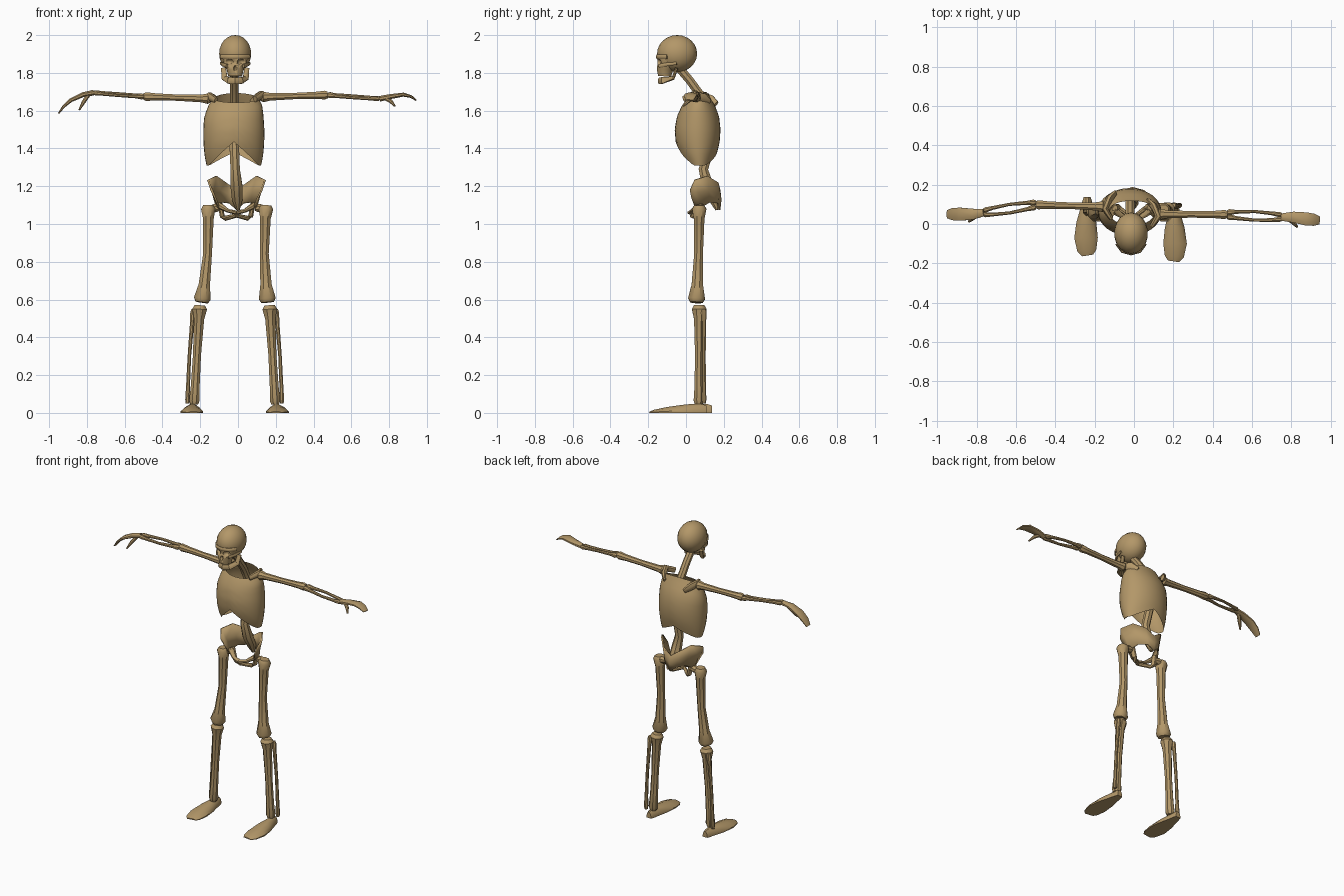
import bpy, bmesh, math
from mathutils import Vector as V

cube = bpy.data.objects.get("Cube")
if cube:
    bpy.data.objects.remove(cube, do_unlink=True)

mat = bpy.data.materials.new("aged bone")
mat.use_nodes = True
tan = (0.45, 0.31, 0.14, 1)
mat.diffuse_color = tan
bsdf = mat.node_tree.nodes["Principled BSDF"]
bsdf.inputs["Base Color"].default_value = tan
bsdf.inputs["Roughness"].default_value = 0.8

X, Y, Z = V((1, 0, 0)), V((0, 1, 0)), V((0, 0, 1))


def finish(name, bm, angle=40):
    """Turn a bmesh into a shaded object in the scene."""
    bmesh.ops.recalc_face_normals(bm, faces=bm.faces)
    mesh = bpy.data.meshes.new(name)
    bm.to_mesh(mesh)
    bm.free()
    mesh.materials.append(mat)
    ob = bpy.data.objects.new(name, mesh)
    bpy.context.collection.objects.link(ob)
    bpy.ops.object.select_all(action='DESELECT')
    ob.select_set(True)
    bpy.context.view_layer.objects.active = ob
    bpy.ops.object.shade_smooth_by_angle(angle=math.radians(angle))
    return ob


def grid(bm, rows, closed=False):
    """Skin rows of points with quads."""
    vs = [[bm.verts.new(p) for p in row] for row in rows]
    n = len(rows[0])
    for a, b in zip(vs, vs[1:]):
        for i in range(n if closed else n - 1):
            j = (i + 1) % n
            bm.faces.new((a[i], a[j], b[j], b[i]))
    return vs


def tube(name, path, ref=Y, sides=8, floor=None):
    """Capped tube; path items are (point, radius along ref, other radius)."""
    pts = [V(p[0]) for p in path]
    rows = []
    for i, (_, ra, rb) in enumerate(path):
        t = (pts[min(i + 1, len(pts) - 1)] - pts[max(i - 1, 0)]).normalized()
        u = (ref - t * ref.dot(t)).normalized()
        w = t.cross(u)
        ring = []
        for k in range(sides):
            a = math.tau * (k + 0.5) / sides
            p = pts[i] + u * ra * math.cos(a) + w * rb * math.sin(a)
            if floor is not None:
                p.z = max(p.z, floor)
            ring.append(p)
        rows.append(ring)
    bm = bmesh.new()
    vs = grid(bm, rows, True)
    bm.faces.new(vs[0])
    bm.faces.new(vs[-1])
    return finish(name, bm)


def bone(name, a, b, head, shaft, foot, bow=V(), ref=Y):
    """Long bone with swollen ends."""
    a, b = V(a), V(b)
    path = []
    for t, r in ((0, head * .7), (.04, head), (.14, (head + shaft * 2) / 3), (.5, shaft),
                 (.82, (foot + shaft * 2) / 3), (.96, foot), (1, foot * .75)):
        path.append((a.lerp(b, t) + bow * math.sin(math.pi * t), r, r))
    return tube(name, path, ref)


def ball(name, centre, size, seg=18):
    bm = bmesh.new()
    bmesh.ops.create_uvsphere(bm, u_segments=seg, v_segments=seg * 2 // 3, radius=1)
    for v in bm.verts:
        v.co = V(centre) + V(a * b for a, b in zip(v.co, size))
    return finish(name, bm)


# Skull: cranium and face block with cut eye and nose openings
sx = -.015
cranium = ball("cranium", (sx, -.047, 1.902), (.086, .106, .098))
face = tube("upper_face", [((sx, -.105, 1.89), .07, .05), ((sx, -.107, 1.845), .062, .046),
                           ((sx, -.112, 1.815), .046, .044), ((sx, -.113, 1.782), .038, .036)], X, 12)
cutters = [ball("socket_cutter", (sx + s * .034, -.158, 1.858), (.025, .035, .018), 12) for s in (-1, 1)]
cutters.append(ball("nose_cutter", (sx, -.163, 1.825), (.011, .025, .016), 8))
for ob in (cranium, face):
    bpy.context.view_layer.objects.active = ob
    for c in cutters:
        mod = ob.modifiers.new("cut", 'BOOLEAN')
        mod.operation, mod.object, mod.solver = 'DIFFERENCE', c, 'EXACT'
        bpy.ops.object.modifier_apply(modifier=mod.name)
for c in cutters:
    bpy.data.objects.remove(c, do_unlink=True)
tube("brow", [((sx + x, y, 1.885), .008, .012) for x, y in
              ((-.074, -.1), (-.045, -.14), (0, -.152), (.045, -.14), (.074, -.1))])
for side, s in (("right", -1), ("left", 1)):
    tube(side + "_cheekbone", [((sx + s * .076, -.05, 1.85), .006, .008), ((sx + s * .068, -.1, 1.845), .007, .01),
                               ((sx + s * .042, -.142, 1.836), .008, .012)], X)
tube("jaw", [((sx + x, y, z), .009, h) for x, y, z, h in
             ((-.062, -.05, 1.825, .014), (-.056, -.068, 1.772, .017), (-.034, -.125, 1.76, .019),
              (0, -.14, 1.758, .019), (.034, -.125, 1.76, .019), (.056, -.068, 1.772, .017),
              (.062, -.05, 1.825, .014))])

# Spine, from skull base to tailbone
tube("spine", [((x, y, z), r, r) for x, y, z, r in
               ((-.02, -.04, 1.83, .024), (-.02, .02, 1.76, .024), (-.02, .085, 1.67, .025),
                (-.02, .145, 1.55, .025), (-.02, .13, 1.42, .027), (-.015, .092, 1.29, .027),
                (-.008, .115, 1.2, .034), (-.004, .15, 1.13, .03), (0, .165, 1.075, .01))], X)

# Rib cage: open shell with a notch at the front and a shallower one behind
RIBS = ((1.3, .142, .01, .135), (1.36, .155, -.03, .16), (1.43, .161, -.054, .178), (1.5, .162, -.06, .183),
        (1.57, .157, -.048, .175), (1.63, .142, -.02, .152), (1.665, .118, .01, .13), (1.7, .1, .03, .115))


def rib_section(z):
    for a, b in zip(RIBS, RIBS[1:]):
        if z <= b[0]:
            t = (z - a[0]) / (b[0] - a[0])
            return [p + (q - p) * t for p, q in zip(a, b)][1:]
    return RIBS[-1][1:]


def rib_point(a, t):
    s, c = math.sin(a), math.cos(a)
    low = 1.31 + (.125 if c < 0 else .07) * max(0, 1 - abs(s) / .9)
    high = 1.668 + .025 * c
    z = low + (high - low) * t
    w, front, back = rib_section(z)
    return V((-.022 + .012 * max(0, t - .7) / .3 + w * s, (front + back) / 2 + c * (back - front) / 2, z))


bm = bmesh.new()
N = 32
grid(bm, [[rib_point(math.tau * k / N, i / 10) for k in range(N)] for i in range(11)], True)
finish("rib_cage", bm, 60)

# Pelvis: flared bowl wrapped round the back, with a ring below
px = -.008
TOP = ((.128, .02, 1.18), (.147, .045, 1.235), (.105, .11, 1.255), (.055, .165, 1.22), (0, .172, 1.18))
MID = ((.108, .03, 1.14), (.122, .06, 1.17), (.085, .115, 1.18), (.045, .165, 1.16), (0, .178, 1.13))
LOW = ((.088, .05, 1.09), (.1, .08, 1.09), (.075, .12, 1.115), (.035, .165, 1.11), (0, .172, 1.075))
bm = bmesh.new()
grid(bm, [[V((px + x, y, z)) for x, y, z in row] + [V((px - x, y, z)) for x, y, z in row[-2::-1]]
          for row in (TOP, MID, LOW)])
bowl = finish("pelvis_bowl", bm, 50)
bowl.modifiers.new("thickness", 'SOLIDIFY').thickness = .01
for side, s in (("right", -1), ("left", 1)):
    tube(side + "_pubic_bone", [((px + s * .095, .07, 1.1), .018, .02), ((px + s * .045, .035, 1.07), .01, .013),
                                ((px, .025, 1.06), .012, .018)], Z)
    tube(side + "_sit_bone", [((px + s * .088, .08, 1.11), .014, .018), ((px + s * .075, .085, 1.04), .014, .018),
                              ((px + s * .06, .075, 1.03), .012, .014), ((px, .03, 1.045), .01, .012)], X + Z * .3)


# Arms
def arm(side, s, shoulder, elbow, wrist, palm, knuckle, tip, thumb):
    shoulder, elbow, wrist = V(shoulder), V(elbow), V(wrist)
    bone(side + "_upper_arm", shoulder, elbow, .03, .018, .025)
    tube(side + "_shoulder_blade", [(shoulder + V((-s * x, y, z)), a, b) for x, y, z, a, b in
                                    ((.03, -.06, -.01, .012, .018), (-.005, -.01, .012, .02, .022),
                                     (.02, .04, -.005, .018, .028), (.05, .07, -.03, .01, .02))], X)
    # Two thin forearm bones with a gap between them
    for part, d in (("inner", -1), ("outer", 1)):
        bone(side + "_forearm_" + part, elbow + Y * d * .011, wrist + Y * d * .011,
             .017, .0085, .014, Y * d * .011 + Z * d * .005)
    # Cupped hand and thumb
    tube(side + "_hand", [(wrist, .02, .016), (palm, .03, .014), (knuckle, .036, .011),
                          (V(knuckle).lerp(V(tip), .6) + Z * .008, .033, .008), (tip, .022, .004)])
    tube(side + "_thumb", [(V(wrist).lerp(V(palm), .4), .014, .012),
                           (V(palm).lerp(V(thumb), .5) - X * s * .012, .012, .011), (thumb, .006, .005)])


arm("right", -1, (-.145, .088, 1.663), (-.5, .098, 1.675), (-.765, .058, 1.695),
    (-.82, .05, 1.685), (-.885, .05, 1.655), (-.95, .05, 1.585), (-.84, .012, 1.605))
arm("left", 1, (.12, .05, 1.672), (.475, .048, 1.683), (.75, .035, 1.663),
    (.81, .035, 1.675), (.875, .026, 1.685), (.943, .018, 1.655), (.83, -.015, 1.625))

# Legs and feet
FOOT = ((-.19, -.008, .03, .008), (-.165, -.004, .05, .018), (-.1, 0, .062, .032), (-.02, -.002, .052, .044),
        (.04, -.004, .036, .05), (.085, -.006, .026, .048), (.108, -.006, .018, .04))


def leg(side, s, hip, knee, ankle, dy):
    hip_top, knee_pt = V((hip, .07, 1.1)), V((knee, .055, .585))
    bone(side + "_thigh", hip_top, knee_pt, .041, .025, .048, V((-s * .014, .004, 0)))
    tube(side + "_hip_neck", [((hip - s * .06, .08, 1.085), .016, .018), ((hip - s * .04, .08, 1.085), .024, .024),
                              ((hip, .072, 1.075), .02, .022)], Z)
    bone(side + "_shin", (knee + s * .01, .07, .57), (ankle, .068, .045), .042, .023, .03)
    bone(side + "_outer_shin", (knee + s * .044, .095, .55), (ankle + s * .035, .095, .05),
         .016, .01, .014, X * s * .006)
    tube(side + "_foot", [((ankle + s * (.012 + x), y + dy, 0), w, h) for y, x, w, h in FOOT], X, 12, 0)


leg("right", -1, -.158, -.192, -.232, .03)
leg("left", 1, .15, .157, .197, 0)
